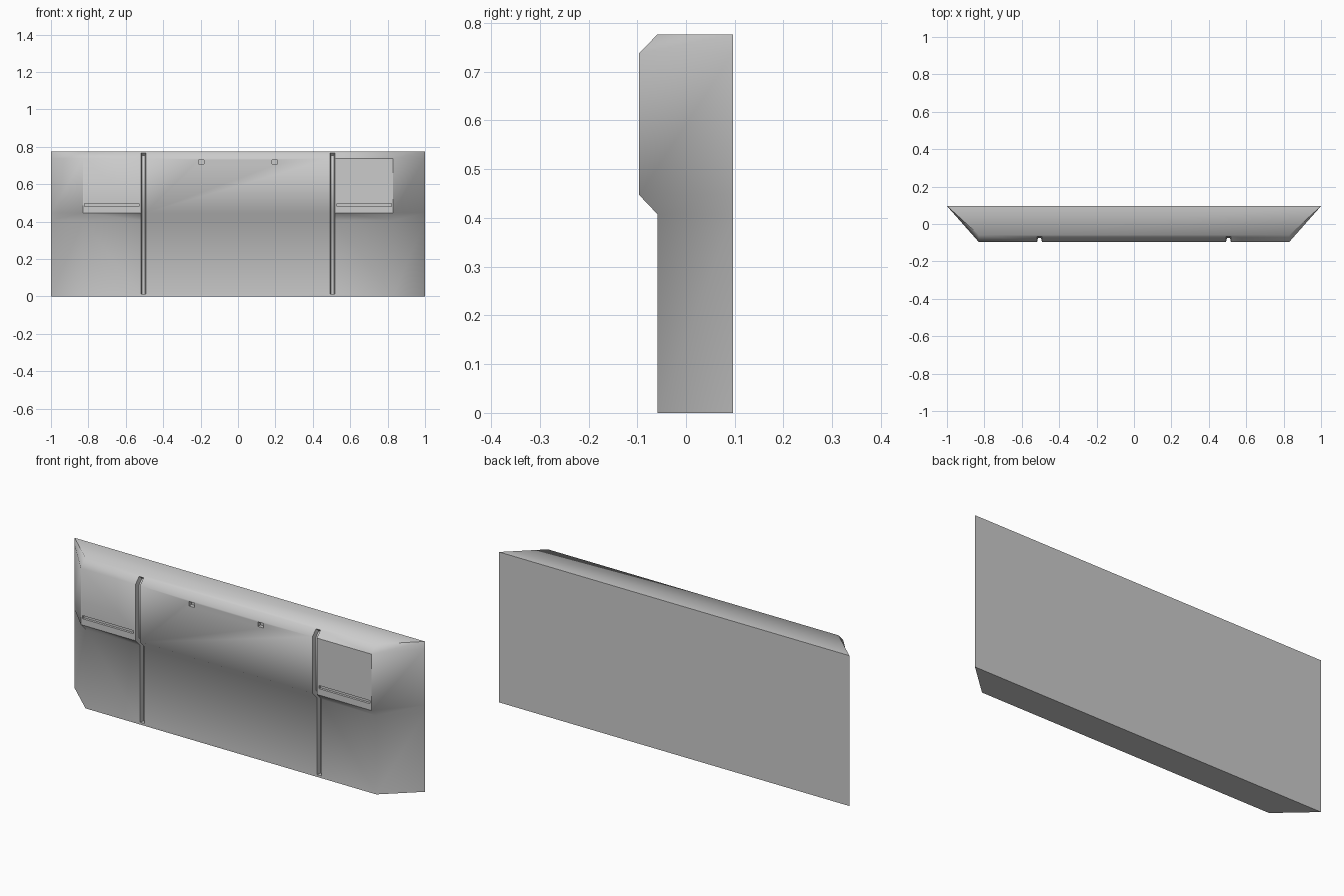
import bpy, bmesh, math
from mathutils import Vector

if "Cube" in bpy.data.objects:
    bpy.data.objects.remove(bpy.data.objects["Cube"])

BACK = 0.096
FRONT = [(-0.058, 0.0), (-0.058, 0.407), (-0.096, 0.447), (-0.096, 0.738), (-0.059, 0.776)]


def make_object(name, verts, faces):
    mesh = bpy.data.meshes.new(name)
    mesh.from_pydata(verts, [], faces)
    bm = bmesh.new()
    bm.from_mesh(mesh)
    bmesh.ops.recalc_face_normals(bm, faces=bm.faces)
    bm.to_mesh(mesh)
    bm.free()
    obj = bpy.data.objects.new(name, mesh)
    bpy.context.collection.objects.link(obj)
    return obj


def tube(name, rings):
    """Closed skin through four-cornered rings."""
    verts = [v for r in rings for v in r]
    faces = [(0, 1, 2, 3), tuple(len(verts) - 4 + k for k in range(4))]
    for i in range(len(rings) - 1):
        a = i * 4
        faces += [(a + k, a + (k + 1) % 4, a + 4 + (k + 1) % 4, a + 4 + k) for k in range(4)]
    return make_object(name, verts, faces)


# Panel: front profile swept across, ends slanting out to a wider back
panel = tube("panel", [[(-0.83, y, z), (0.83, y, z), (1, BACK, z), (-1, BACK, z)] for y, z in FRONT])


def groove_cutter(x):
    """Tapered channel that follows the front profile."""
    path = [Vector(p) for p in [(-0.058, 0.012)] + FRONT[1:4] + [(-0.067, 0.768)]]
    normals = []
    for a, b in zip(path, path[1:]):
        d = (b - a).normalized()
        normals.append(Vector((-d.y, d.x)))
    rings = []
    for i, p in enumerate(path):
        n1, n2 = normals[max(i - 1, 0)], normals[min(i, len(normals) - 1)]
        m = (n1 + n2) / (1 + n1.dot(n2))
        o, n = p + m * 0.01, p - m * 0.022
        rings.append([(x - 0.015, *o), (x + 0.015, *o), (x + 0.008, *n), (x - 0.008, *n)])
    return tube("groove_cutter", rings)


def box_cutter(x0, x1, z0, z1, depth):
    y0, y1 = -0.12, -0.096 + depth
    return tube("slot_cutter", [[(x0, y0, z), (x1, y0, z), (x1, y1, z), (x0, y1, z)] for z in (z0, z1)])


# Mirrored grooves, long slots and small square holes
cutters = []
for s in (-1, 1):
    cutters.append(groove_cutter(s * 0.505))
    cutters.append(box_cutter(*sorted((s * 0.53, s * 0.82)), 0.480, 0.496, 0.012))
    cutters.append(box_cutter(*sorted((s * 0.182, s * 0.212)), 0.708, 0.731, 0.02))

bpy.context.view_layer.objects.active = panel
panel.select_set(True)
for c in cutters:
    c.hide_render = True
    mod = panel.modifiers.new("cut", 'BOOLEAN')
    mod.operation = 'DIFFERENCE'
    mod.solver = 'EXACT'
    mod.object = c
    bpy.ops.object.modifier_apply(modifier=mod.name)
    bpy.data.objects.remove(c)

# Soft shading over the bevels, crisp ends and grooves
bpy.ops.object.shade_smooth_by_angle(angle=math.radians(47))
